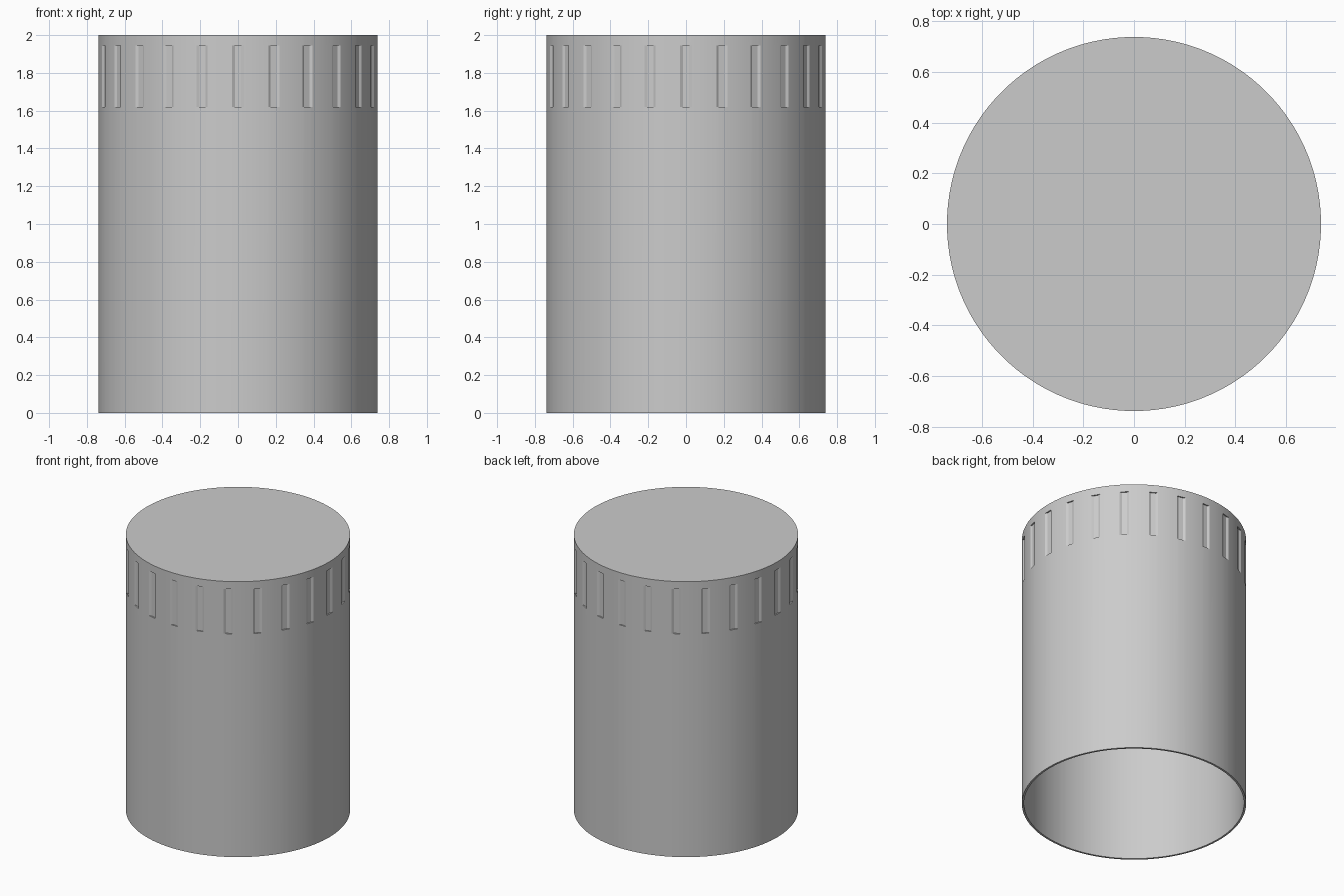
import bpy, bmesh, math

if "Cube" in bpy.data.objects:
    bpy.data.objects.remove(bpy.data.objects["Cube"])

R, H = 0.738, 2.0            # outer radius, height
WALL, TOP = 0.014, 0.02      # side and top thickness
N, DEPTH = 24, 0.009         # grip grooves around the upper band
Z0, Z1 = 1.62, 1.945         # groove bottom and top

# Angular pattern of one pitch: (degrees, relative groove depth)
PITCH = [(-2.4, 0), (-1.3, 1), (1.3, 1), (2.4, 0), (5.8, 0), (9.2, 0)]

bm = bmesh.new()


def ring(radius, z, depth=0.0):
    verts = []
    for i in range(N):
        for deg, k in PITCH:
            a = math.radians(i * 360 / N + deg)
            r = radius - depth * k
            verts.append(bm.verts.new((r * math.cos(a), r * math.sin(a), z)))
    return verts


def bridge(a, b):
    n = len(a)
    for i in range(n):
        j = (i + 1) % n
        bm.faces.new((a[i], a[j], b[j], b[i]))


# Closed shell: inner ceiling, inner wall, bottom rim, grooved outer wall, top
rings = [ring(R - WALL, H - TOP), ring(R - WALL, 0), ring(R, 0), ring(R, Z0),
         ring(R, Z0, DEPTH), ring(R, Z1, DEPTH), ring(R, Z1), ring(R, H)]
for a, b in zip(rings, rings[1:]):
    bridge(a, b)
bm.faces.new(rings[0])
bm.faces.new(rings[-1])

# Merge the ring points that coincide outside the grooves
bmesh.ops.remove_doubles(bm, verts=bm.verts, dist=1e-5)
bmesh.ops.recalc_face_normals(bm, faces=bm.faces)

mesh = bpy.data.meshes.new("ribbed_cap")
bm.to_mesh(mesh)
bm.free()
cap = bpy.data.objects.new("ribbed_cap", mesh)
bpy.context.collection.objects.link(cap)

# Smooth round wall, crisp rims and grooves
bpy.context.view_layer.objects.active = cap
cap.select_set(True)
bpy.ops.object.shade_smooth_by_angle(angle=math.radians(20))
